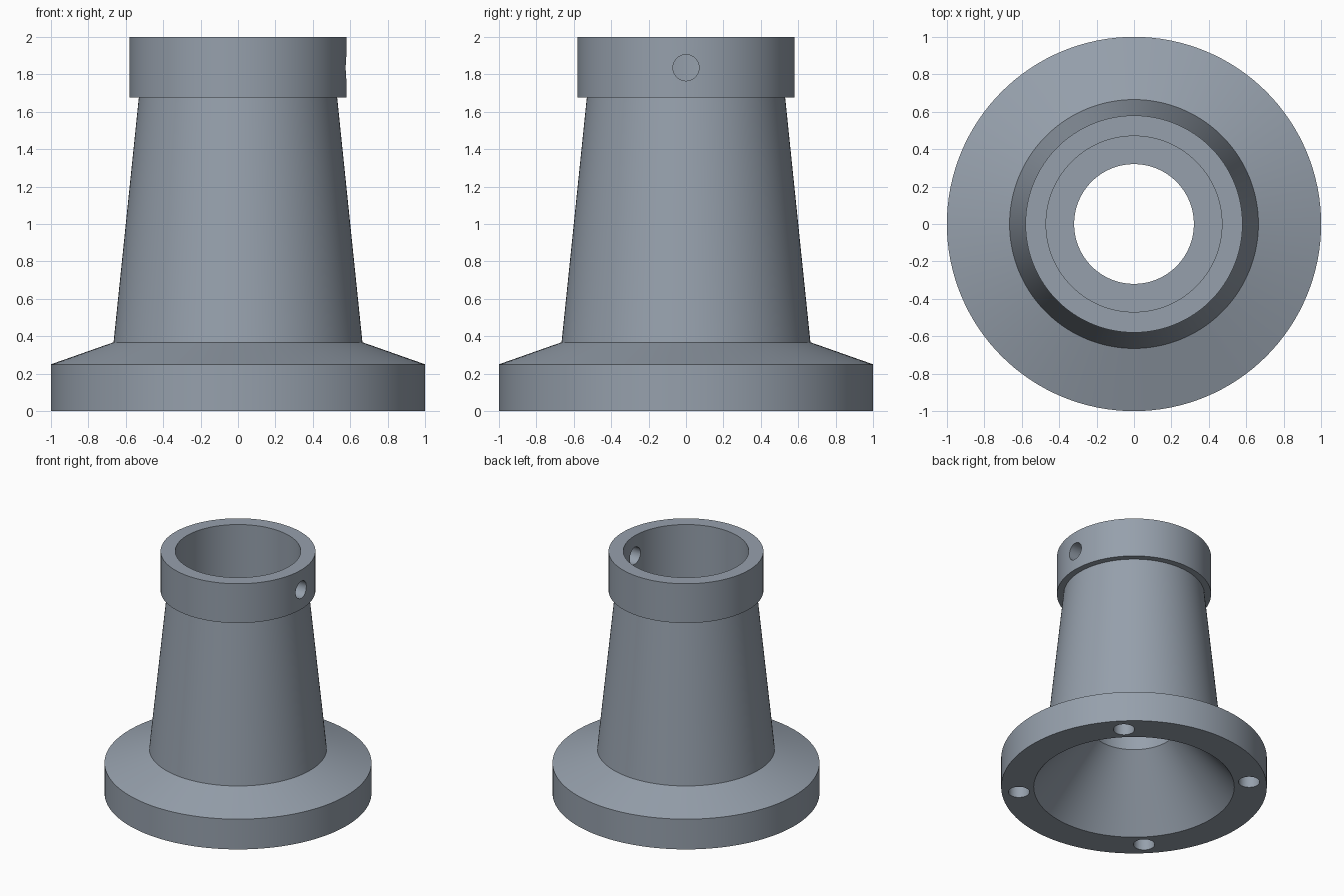
import bpy, bmesh, math
from mathutils import Matrix, Vector

if "Cube" in bpy.data.objects:
    bpy.data.objects.remove(bpy.data.objects["Cube"])

grey = bpy.data.materials.new("blue grey metal")
grey.diffuse_color = (0.305, 0.352, 0.413, 1)
grey.use_nodes = True
grey.node_tree.nodes["Principled BSDF"].inputs["Base Color"].default_value = grey.diffuse_color


def make_object(name, bm):
    bmesh.ops.recalc_face_normals(bm, faces=bm.faces)
    mesh = bpy.data.meshes.new(name)
    bm.to_mesh(mesh)
    bm.free()
    mesh.materials.append(grey)
    obj = bpy.data.objects.new(name, mesh)
    bpy.context.collection.objects.link(obj)
    return obj


def lathe(name, profile, sides=128):
    """Revolve a closed (radius, z) profile around z."""
    bm = bmesh.new()
    rings = []
    for i in range(sides):
        a = 2 * math.pi * i / sides
        rings.append([bm.verts.new((r * math.cos(a), r * math.sin(a), z)) for r, z in profile])
    n = len(profile)
    for i in range(sides):
        p, q = rings[i], rings[(i + 1) % sides]
        for j in range(n):
            k = (j + 1) % n
            bm.faces.new((p[j], q[j], q[k], p[k]))
    return make_object(name, bm)


def drill(target, radius, start, end):
    """Cut a round hole between two points."""
    start, end = Vector(start), Vector(end)
    axis = end - start
    turn = Vector((0, 0, 1)).rotation_difference(axis).to_matrix().to_4x4()
    bm = bmesh.new()
    bmesh.ops.create_cone(bm, cap_ends=True, segments=40, radius1=radius, radius2=radius,
                          depth=axis.length,
                          matrix=Matrix.Translation((start + end) / 2) @ turn)
    cutter = make_object("hole_cutter", bm)
    cutter.hide_render = True
    mod = target.modifiers.new("hole", 'BOOLEAN')
    mod.operation = 'DIFFERENCE'
    mod.solver = 'EXACT'
    mod.object = cutter
    bpy.context.view_layer.objects.active = target
    bpy.ops.object.modifier_apply(modifier=mod.name)
    bpy.data.objects.remove(cutter, do_unlink=True)


# Flanged base, tapered body and collar, with stepped socket and flared underside
base = lathe("socket_base", [
    (0.755, 0), (1, 0), (1, 0.25), (0.665, 0.368), (0.53, 1.675), (0.58, 1.675),
    (0.58, 2), (0.47, 2), (0.47, 0.75), (0.32, 0.75), (0.32, 0.51)])

# Blind bolt holes in the underside
for i in range(4):
    a = math.radians(45 + 90 * i)
    x, y = 0.87 * math.cos(a), 0.87 * math.sin(a)
    drill(base, 0.08, (x, y, -0.1), (x, y, 0.2))

# Set screw hole through the right side of the collar
drill(base, 0.07, (0.3, 0, 1.835), (0.7, 0, 1.835))

# Smooth curved walls, crisp edges
bpy.ops.object.select_all(action='DESELECT')
base.select_set(True)
bpy.context.view_layer.objects.active = base
bpy.ops.object.shade_smooth_by_angle(angle=math.radians(15))
